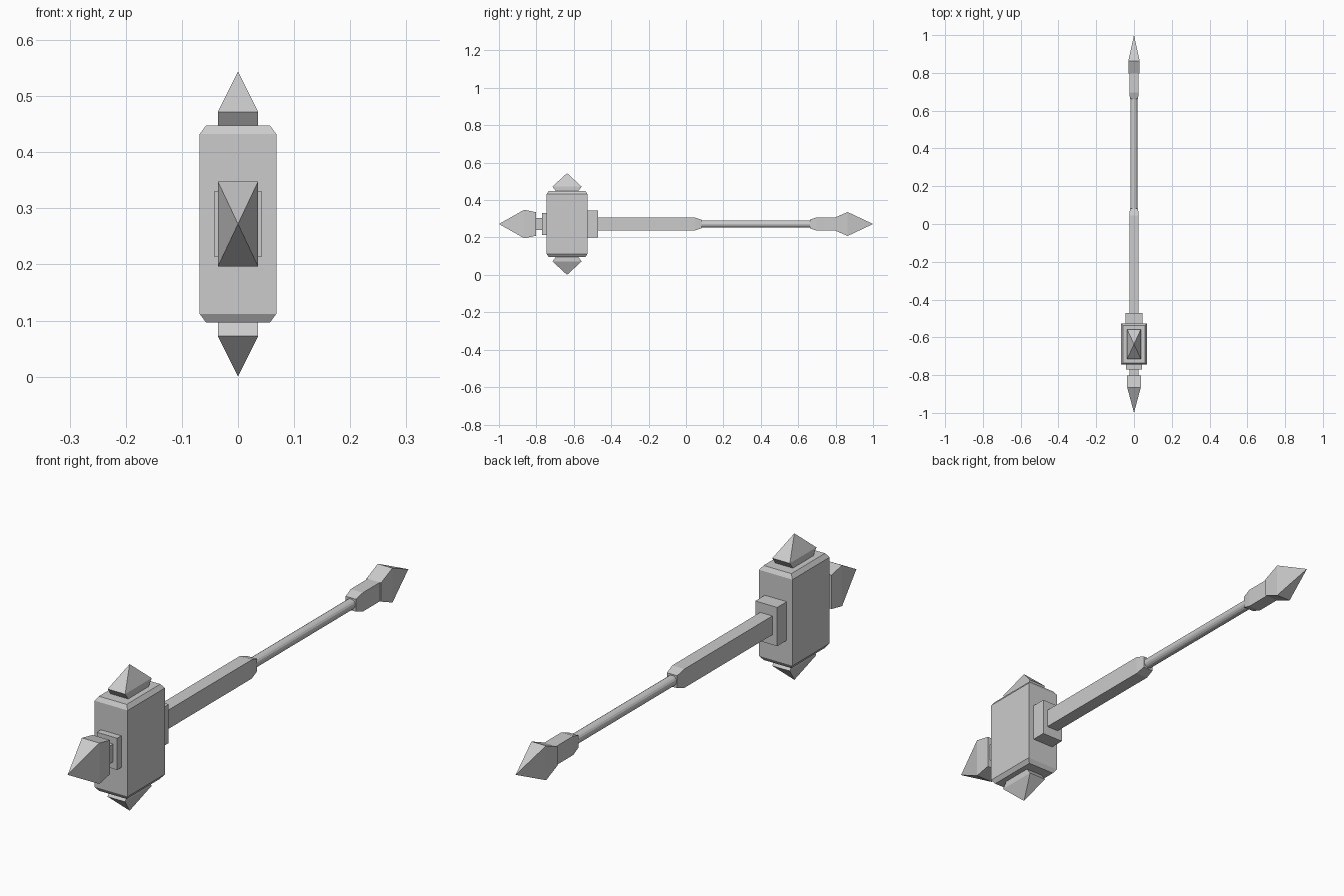
import bpy, bmesh, math
from mathutils import Vector

if "Cube" in bpy.data.objects:
    bpy.data.objects.remove(bpy.data.objects["Cube"])

ZC = 0.272      # height of the handle axis
HEAD_Y = -0.636  # centre of the hammer head


def loft(name, place, sections):
    """Rectangular sections (t, half_u, half_v) joined along an axis; zero size makes a point."""
    bm = bmesh.new()
    rings = []
    for t, a, b in sections:
        if a == 0:
            rings.append([bm.verts.new(place(t, 0, 0))])
        else:
            rings.append([bm.verts.new(place(t, u * a, v * b))
                          for u, v in ((-1, -1), (1, -1), (1, 1), (-1, 1))])
    for r, s in zip(rings, rings[1:]):
        for i in range(4):
            j = (i + 1) % 4
            if len(s) == 1:
                bm.faces.new((r[i], r[j], s[0]))
            else:
                bm.faces.new((r[i], r[j], s[j], s[i]))
    for r in (rings[0], rings[-1]):
        if len(r) == 4:
            bm.faces.new(r)
    bmesh.ops.recalc_face_normals(bm, faces=bm.faces)
    mesh = bpy.data.meshes.new(name)
    bm.to_mesh(mesh)
    bm.free()
    obj = bpy.data.objects.new(name, mesh)
    bpy.context.collection.objects.link(obj)
    return obj


def along_y(t, u, v):
    return Vector((u, t, ZC + v))


def along_z(sign):
    return lambda t, u, v: Vector((u, HEAD_Y + v, ZC + sign * t))


# Hammer head, chamfered at top and bottom
loft("hammer_head", along_z(1), [
    (-0.1755, 0.057, 0.099), (-0.160, 0.0685, 0.109),
    (0.160, 0.0685, 0.109), (0.1755, 0.057, 0.099)])

# Spikes above and below the head
for name, sign in (("top_spike", 1), ("bottom_spike", -1)):
    loft(name, along_z(sign), [(0.170, 0.036, 0.056), (0.200, 0.036, 0.078), (0.272, 0, 0)])

# Front plate, neck and spike
loft("front_plate", along_y, [(-0.73, 0.042, 0.059), (-0.769, 0.042, 0.059)])
loft("front_neck", along_y, [(-0.76, 0.025, 0.033), (-0.81, 0.025, 0.033)])
loft("front_spike", along_y, [(-0.802, 0.036, 0.063), (-0.865, 0.036, 0.076), (-1.0, 0, 0)])

# Collar behind the head
loft("rear_collar", along_y, [(-0.54, 0.045, 0.072), (-0.471, 0.045, 0.072)])

# Square upper handle, tapering into the rod
loft("upper_handle", along_y, [(-0.48, 0.025, 0.035), (0.045, 0.025, 0.035), (0.082, 0.021, 0.023)])

# Round grip rod
bpy.ops.mesh.primitive_cylinder_add(vertices=16, radius=0.019, depth=0.62,
                                    location=(0, 0.37, ZC), rotation=(math.pi / 2, 0, 0))
bpy.context.object.name = "grip_rod"

# Pommel block and end spike
loft("pommel_block", along_y, [(0.662, 0.021, 0.023), (0.697, 0.025, 0.035), (0.802, 0.025, 0.035)])
loft("pommel_spike", along_y, [(0.797, 0.030, 0.035), (0.864, 0.030, 0.064), (1.0, 0, 0)])
